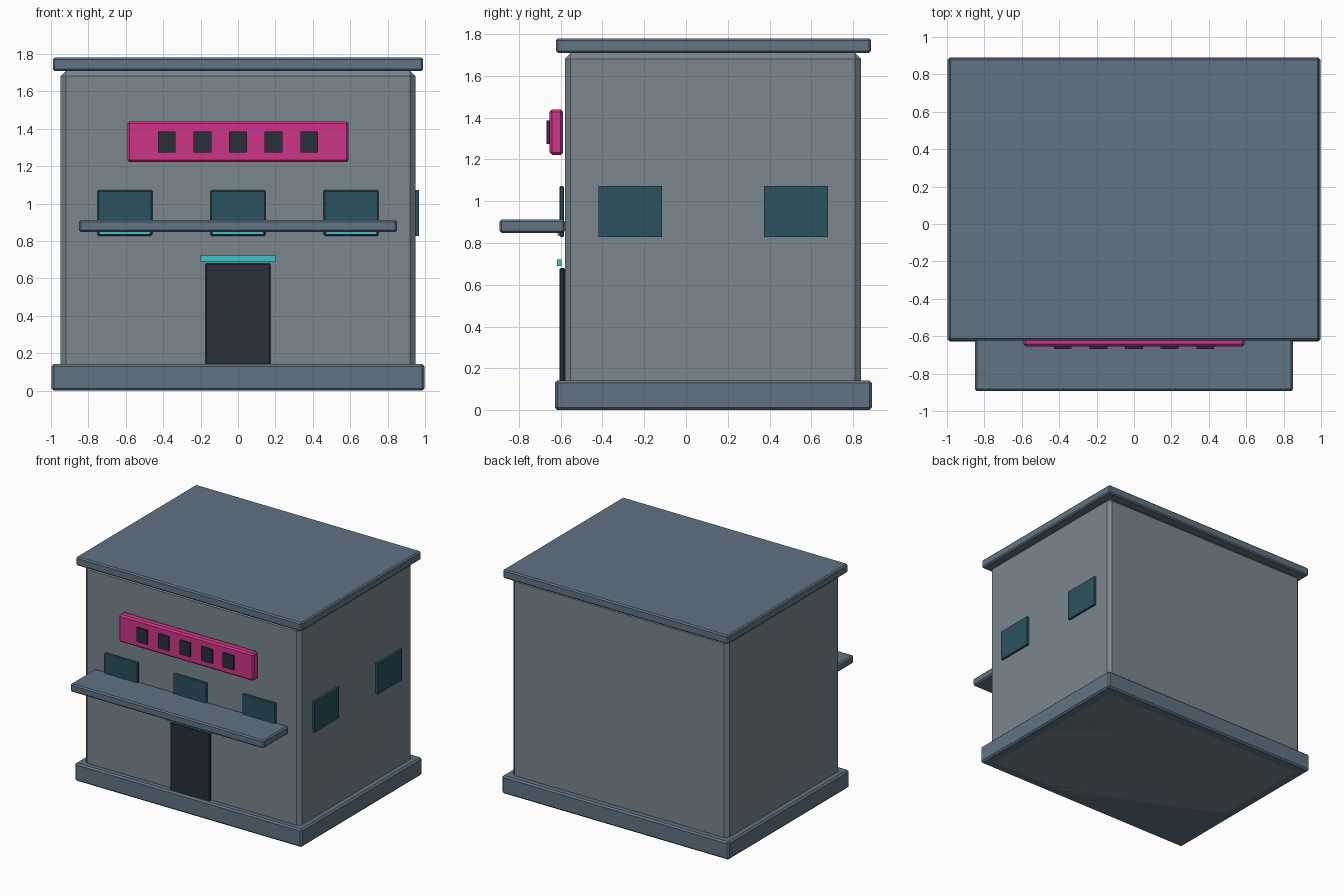
import bpy, bmesh

if "Cube" in bpy.data.objects:
    bpy.data.objects.remove(bpy.data.objects["Cube"])


def srgb(c):
    return [((v / 255 + 0.055) / 1.055) ** 2.4 for v in c] + [1.0]


def material(name, color):
    m = bpy.data.materials.new(name)
    m.diffuse_color = srgb(color)
    m.use_nodes = True
    m.node_tree.nodes["Principled BSDF"].inputs["Base Color"].default_value = m.diffuse_color
    return m


WALL = material("wall_grey", (122, 134, 141))
TRIM = material("slate_trim", (96, 115, 131))
PINK = material("sign_pink", (205, 54, 136))
DARK = material("dark", (40, 46, 58))
GLASS = material("teal_glass", (42, 82, 95))
CYAN = material("cyan_light", (65, 195, 205))


def box(name, x, y, z, mat, bevel=0.0):
    """Box from (min, max) ranges with an optional single chamfer."""
    bm = bmesh.new()
    bmesh.ops.create_cube(bm, size=1)
    for v in bm.verts:
        for i, (lo, hi) in enumerate((x, y, z)):
            v.co[i] = hi if v.co[i] > 0 else lo
    if bevel:
        bmesh.ops.bevel(bm, geom=bm.edges[:], offset=bevel, segments=1,
                        profile=0.5, affect='EDGES')
    me = bpy.data.meshes.new(name)
    bm.to_mesh(me)
    bm.free()
    me.materials.append(mat)
    ob = bpy.data.objects.new(name, me)
    bpy.context.collection.objects.link(ob)
    return ob


# Main masses
box("base_plinth", (-0.997, 0.997), (-0.628, 0.89), (0, 0.142), TRIM, 0.012)
box("building_body", (-0.948, 0.948), (-0.58, 0.838), (0, 1.71), WALL, 0.028)
box("roof_slab", (-0.99, 0.99), (-0.622, 0.886), (1.71, 1.78), TRIM, 0.01)
box("awning", (-0.85, 0.85), (-0.893, -0.58), (0.848, 0.912), TRIM, 0.01)

# Door and its light bar
box("door", (-0.175, 0.175), (-0.605, -0.58), (0.12, 0.68), DARK, 0.006)
box("door_light", (-0.2, 0.2), (-0.618, -0.597), (0.69, 0.722), CYAN)

# Sign board with five plain square panels
box("sign_board", (-0.592, 0.592), (-0.654, -0.588), (1.222, 1.44), PINK, 0.012)
for i in range(5):
    cx = (i - 2) * 0.19
    box(f"sign_panel_{i + 1}", (cx - 0.047, cx + 0.047), (-0.667, -0.65),
        (1.273, 1.386), DARK)

# Front windows with a thin light strip below each
for i in range(3):
    cx = (i - 1) * 0.605
    box(f"front_window_{i + 1}", (cx - 0.147, cx + 0.147), (-0.606, -0.584),
        (0.828, 1.072), GLASS, 0.006)
    box(f"window_light_{i + 1}", (cx - 0.135, cx + 0.135), (-0.615, -0.6),
        (0.836, 0.856), CYAN)

# Windows on the right side only
for i, cy in enumerate((-0.267, 0.527)):
    box(f"side_window_{i + 1}", (0.946, 0.967), (cy - 0.153, cy + 0.153),
        (0.828, 1.072), GLASS)
